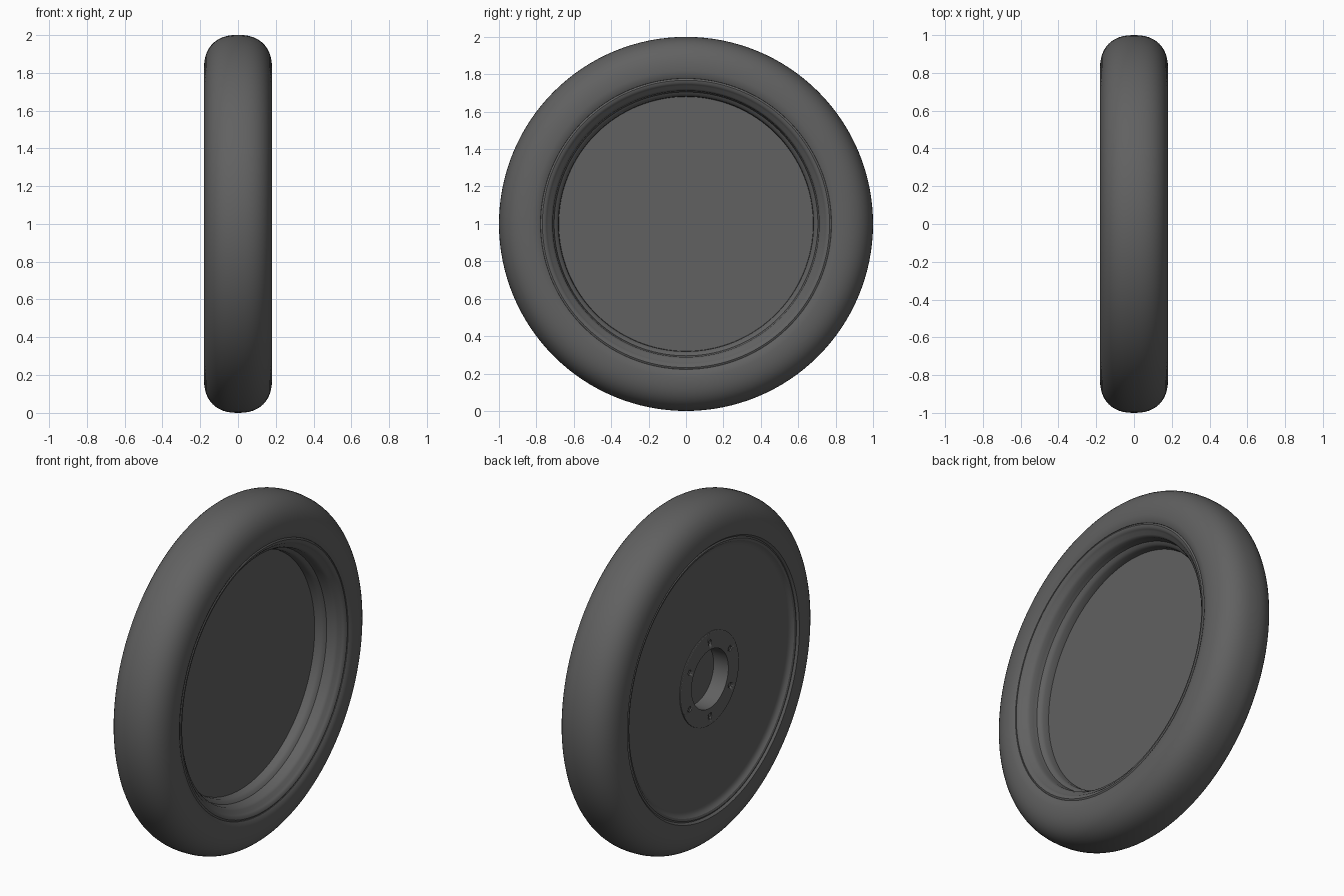
import bpy, bmesh
from math import sin, cos, tau, radians
from mathutils import Matrix, Vector

if "Cube" in bpy.data.objects:
    bpy.data.objects.remove(bpy.data.objects["Cube"])

SEG = 128
AXLE = Vector((0, 0, 1))

dark = bpy.data.materials.new("dark_grey")
dark.diffuse_color = (0.12, 0.12, 0.12, 1)
dark.use_nodes = True
dark.node_tree.nodes["Principled BSDF"].inputs["Base Color"].default_value = dark.diffuse_color


def finish(name, bm, angle=30):
    bmesh.ops.remove_doubles(bm, verts=bm.verts, dist=1e-5)
    bmesh.ops.recalc_face_normals(bm, faces=bm.faces)
    me = bpy.data.meshes.new(name)
    bm.to_mesh(me)
    bm.free()
    ob = bpy.data.objects.new(name, me)
    ob.location = AXLE
    me.materials.append(dark)
    bpy.context.collection.objects.link(ob)
    bpy.ops.object.select_all(action='DESELECT')
    ob.select_set(True)
    bpy.context.view_layer.objects.active = ob
    bpy.ops.object.shade_smooth_by_angle(angle=radians(angle))
    return ob


def lathe(name, profile, closed=False):
    """Revolve (x, radius) points around the axle."""
    bm = bmesh.new()
    vs = [bm.verts.new((x, 0, r)) for x, r in profile]
    edges = [bm.edges.new(p) for p in zip(vs, vs[1:])]
    if closed:
        edges.append(bm.edges.new((vs[-1], vs[0])))
    bmesh.ops.spin(bm, geom=vs + edges, cent=(0, 0, 0), axis=(1, 0, 0),
                   angle=tau, steps=SEG, use_merge=True)
    return finish(name, bm)


# Tyre: rounded tread with nearly flat sidewalls, tucked into the rim
tread = []
for i in range(25):
    a = tau / 2 * i / 24
    c, s = cos(a), sin(a)
    tread.append((0.18 * (1 if c > 0 else -1) * abs(c) ** 0.85, 0.82 + 0.18 * s ** 0.85))
lathe("tyre", [(0.14, 0.77), (0.168, 0.778), (0.177, 0.795)] + tread
      + [(-0.177, 0.795), (-0.168, 0.785), (-0.14, 0.77)], closed=True)

# Rim: deep stepped dish on the right, shallow cover on the left
lathe("rim", [
    (0.02, 0), (0.02, 0.68), (0.055, 0.682), (0.07, 0.69), (0.08, 0.705),
    (0.10, 0.71), (0.125, 0.712), (0.14, 0.722), (0.148, 0.738),
    (0.158, 0.745), (0.167, 0.755), (0.17, 0.768), (0.165, 0.778), (0.14, 0.78),
    (-0.14, 0.785), (-0.165, 0.785), (-0.17, 0.775), (-0.166, 0.762),
    (-0.155, 0.752), (-0.148, 0.738), (-0.146, 0.72),
    (-0.148, 0.25), (-0.148, 0.17), (-0.06, 0.17), (-0.06, 0)])

# Hub plate with a ring of six bolt holes
hub = lathe("hub_plate", [(-0.14, 0.27), (-0.153, 0.27), (-0.155, 0.267),
                          (-0.155, 0.17), (-0.14, 0.17)], closed=True)
bm = bmesh.new()
for i in range(6):
    a = tau * i / 6
    bmesh.ops.create_cone(
        bm, cap_ends=True, segments=16, radius1=0.015, radius2=0.015, depth=0.1,
        matrix=Matrix.Translation((-0.155, 0.215 * sin(a), 0.215 * cos(a)))
        @ Matrix.Rotation(tau / 4, 4, 'Y'))
cutter = finish("bolt_hole_cutter", bm)
cutter.hide_render = True
cutter.hide_set(True)
cut = hub.modifiers.new("bolt_holes", 'BOOLEAN')
cut.operation = 'DIFFERENCE'
cut.solver = 'EXACT'
cut.object = cutter
